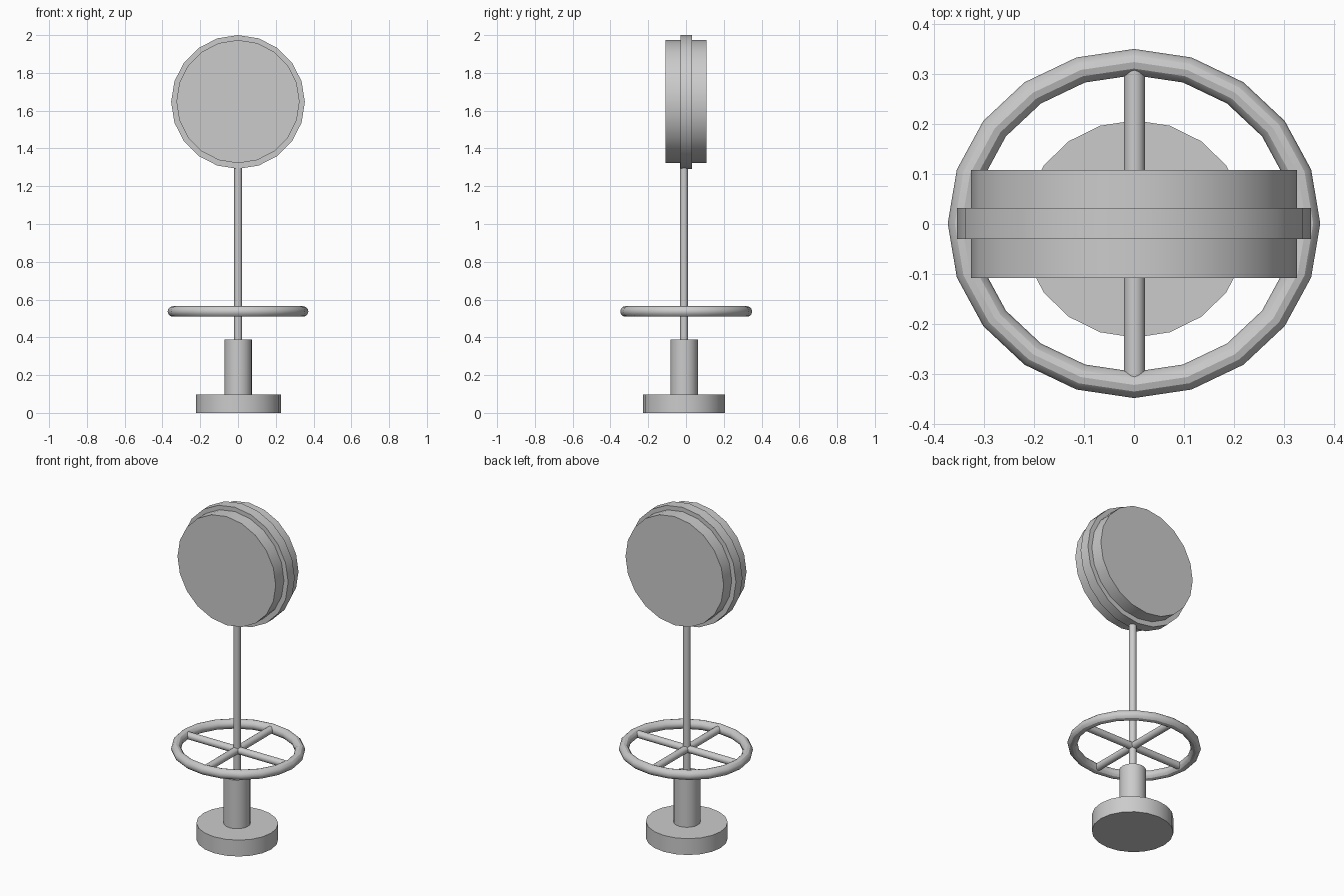
import bpy
from math import pi

if "Cube" in bpy.data.objects:
    bpy.data.objects.remove(bpy.data.objects["Cube"])


def finish(ob, name):
    ob.name = name
    bpy.ops.object.transform_apply(location=False, rotation=True, scale=True)
    bpy.ops.object.shade_smooth_by_angle(angle=pi / 6)
    return ob


def cylinder(name, radius, depth, loc, rot=(0, 0, 0), sides=20, scale=(1, 1, 1)):
    bpy.ops.mesh.primitive_cylinder_add(vertices=sides, radius=radius, depth=depth,
                                        location=loc, rotation=rot)
    bpy.context.object.scale = scale
    return finish(bpy.context.object, name)


# Base, stem and pole
AXIS_Y = -0.01
cylinder("base", 0.225, 0.098, (0.002, AXIS_Y, 0.049), scale=(1, 0.965, 1))
cylinder("stem", 0.073, 0.30, (0.001, AXIS_Y, 0.238))
cylinder("pole", 0.021, 0.97, (0.001, AXIS_Y, 0.855), sides=16)

# Hand wheel: slightly oval ring with crossed spokes
WHEEL_Z = 0.537
bpy.ops.mesh.primitive_torus_add(major_segments=20, minor_segments=12,
                                 major_radius=0.3445, minor_radius=0.028,
                                 location=(0, 0.001, WHEEL_Z))
bpy.context.object.scale = (1, 0.937, 1)
finish(bpy.context.object, "wheel_ring")
cylinder("spoke_front_back", 0.021, 0.64, (0.001, 0.001, WHEEL_Z), (pi / 2, 0, 0), 16)
cylinder("spoke_side", 0.021, 0.68, (0, AXIS_Y, WHEEL_Z), (0, pi / 2, 0), 16)

# Round sign: thick drum with a narrow raised rim
SIGN_Z = 1.648
cylinder("sign_drum", 0.326, 0.216, (0, 0, SIGN_Z), (pi / 2, 0, 0))
cylinder("sign_rim", 0.354, 0.062, (0, 0.001, SIGN_Z - 0.002), (pi / 2, 0, 0))
